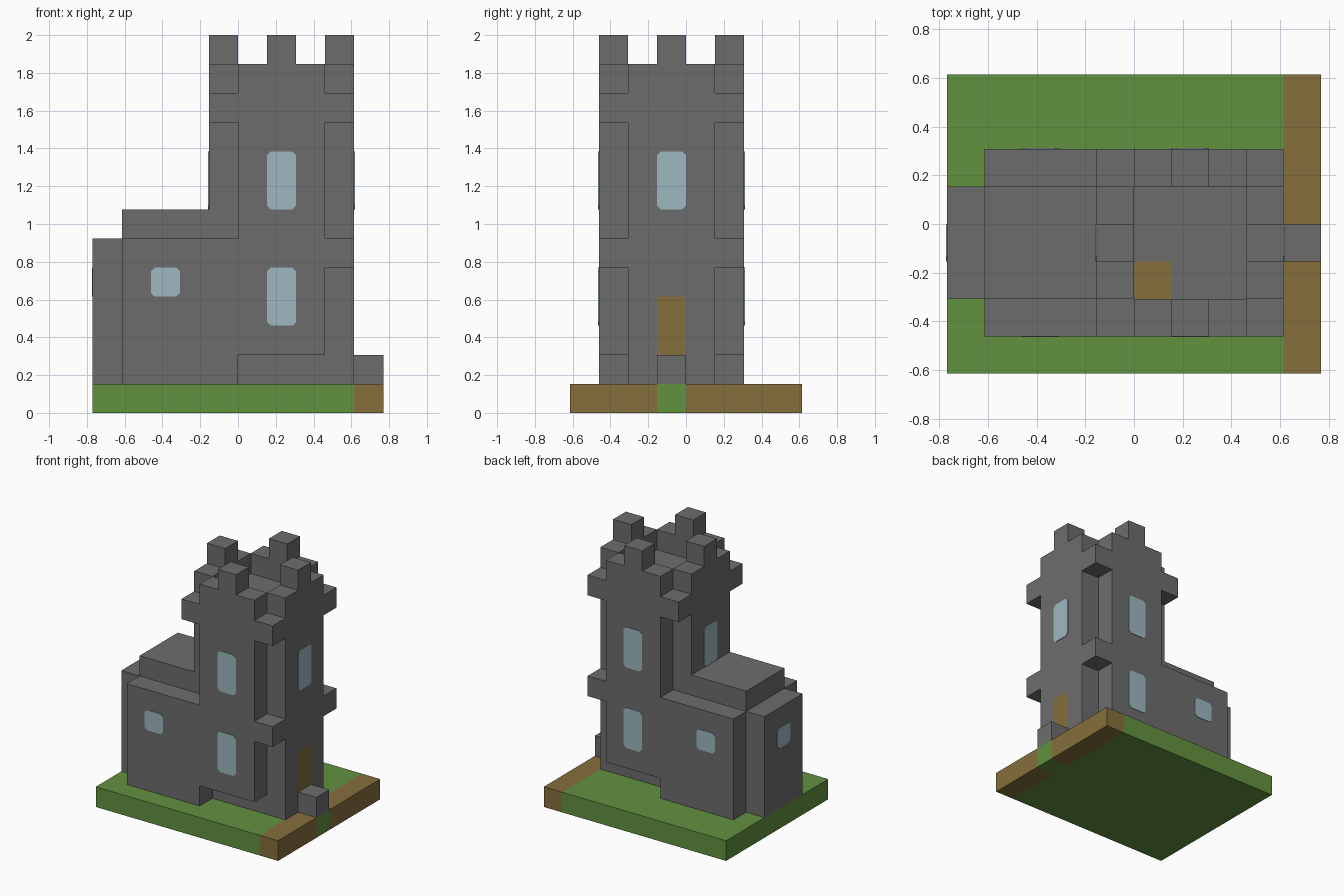
import bpy, bmesh
from mathutils import Vector

if "Cube" in bpy.data.objects:
    bpy.data.objects.remove(bpy.data.objects["Cube"])

U = 2 / 13                      # block size
ORIGIN = Vector((-5 * U, -4 * U, 0))


def material(name, rgb):
    m = bpy.data.materials.new(name)
    m.diffuse_color = (*rgb, 1)
    m.use_nodes = True
    m.node_tree.nodes["Principled BSDF"].inputs["Base Color"].default_value = m.diffuse_color
    return m


STONE = material("stone grey", (0.152, 0.152, 0.152))
GRASS = material("grass green", (0.122, 0.283, 0.051))
WOOD = material("earth brown", (0.235, 0.156, 0.045))
GLASS = material("pale blue glass", (0.342, 0.479, 0.527))


def blocks(*boxes):
    """Grid cells covered by boxes given as (x0, x1, y0, y1, z0, z1)."""
    return {(x, y, z) for x0, x1, y0, y1, z0, z1 in boxes
            for x in range(x0, x1) for y in range(y0, y1) for z in range(z0, z1)}


def finish(name, bm, mat):
    me = bpy.data.meshes.new(name)
    bm.to_mesh(me)
    bm.free()
    me.materials.append(mat)
    bpy.context.collection.objects.link(bpy.data.objects.new(name, me))


# Parts in order of priority: earlier parts keep shared cells
parts = [
    ("door", WOOD, blocks((8, 9, 3, 4, 2, 4))),
    ("roof_hatch", WOOD, blocks((5, 6, 2, 3, 10, 11))),
    ("door_step", STONE, blocks((9, 10, 3, 4, 1, 2))),
    ("path_grass_gap", GRASS, blocks((9, 10, 3, 4, 0, 1))),
    ("path", WOOD, blocks((9, 10, 0, 8, 0, 1))),
    ("lawn", GRASS, blocks((0, 9, 0, 8, 0, 1))),
    # tower: two crossing shafts, corner ledges at two heights
    ("tower", STONE, blocks((4, 9, 2, 5, 1, 11), (5, 8, 1, 6, 2, 11),
                            (4, 9, 1, 6, 5, 6), (4, 9, 1, 6, 10, 11))),
    # parapet walls with a merlon in the middle of each side
    ("parapet", STONE, blocks((5, 8, 1, 2, 11, 12), (5, 8, 5, 6, 11, 12),
                              (4, 5, 2, 5, 11, 12), (8, 9, 2, 5, 11, 12),
                              (6, 7, 1, 2, 12, 13), (6, 7, 5, 6, 12, 13),
                              (4, 5, 3, 4, 12, 13), (8, 9, 3, 4, 12, 13))),
    # side hall with raised roof and end bay
    ("hall", STONE, blocks((1, 5, 1, 6, 1, 6))),
    ("hall_roof", STONE, blocks((1, 4, 2, 5, 6, 7))),
    ("end_bay", STONE, blocks((0, 1, 2, 5, 1, 6))),
]
solid = set().union(*(cells for _, _, cells in parts))

used = set()
for name, mat, cells in parts:
    cells = cells - used
    used |= cells
    bm = bmesh.new()
    for c in sorted(cells):
        for axis in range(3):
            for side in (0, 1):
                n = list(c)
                n[axis] += 2 * side - 1
                if tuple(n) in solid:
                    continue            # hidden between blocks
                a, b = (axis + 1) % 3, (axis + 2) % 3
                loop = [(0, 0), (1, 0), (1, 1), (0, 1)]
                verts = []
                for s, t in (loop if side else loop[::-1]):
                    p = Vector(c)
                    p[axis] += side
                    p[a] += s
                    p[b] += t
                    verts.append(bm.verts.new(ORIGIN + p * U))
                bm.faces.new(verts)
    bmesh.ops.remove_doubles(bm, verts=bm.verts[:], dist=1e-4)
    bmesh.ops.dissolve_limit(bm, angle_limit=0.01, verts=bm.verts[:], edges=bm.edges[:])
    finish(name, bm, mat)


def window(name, axis, side, plane, along, z0, z1):
    """Thin pane with clipped corners on the wall at grid position plane."""
    thick, cut = 0.004, 0.13
    h = z1 - z0
    outline = [(cut, 0), (1 - cut, 0), (1, cut), (1, h - cut),
               (1 - cut, h), (cut, h), (0, h - cut), (0, cut)]
    bm = bmesh.new()
    verts = []
    for s, t in outline:
        p = Vector((0, 0, z0 + t))
        p[axis] = plane
        p[1 - axis] = along + s
        p = ORIGIN + p * U
        verts.append(bm.verts.new(p))
    face = bm.faces.new(verts)
    new = bmesh.ops.extrude_face_region(bm, geom=[face])["geom"]
    shift = Vector((0, 0, 0))
    shift[axis] = side * thick
    bmesh.ops.translate(bm, vec=shift, verts=[g for g in new if isinstance(g, bmesh.types.BMVert)])
    bmesh.ops.recalc_face_normals(bm, faces=bm.faces[:])
    finish(name, bm, GLASS)


# Front and back windows
for label, side, plane in (("front", -1, 1), ("back", 1, 6)):
    window(label + "_lower_window", 1, side, plane, 6, 3, 5)
    window(label + "_upper_window", 1, side, plane, 6, 7, 9)
    window(label + "_hall_window", 1, side, plane, 2, 4, 5)
# Side windows
window("right_upper_window", 0, 1, 9, 3, 7, 9)
window("left_upper_window", 0, -1, 4, 3, 7, 9)
window("end_bay_window", 0, -1, 0, 3, 4, 5)
